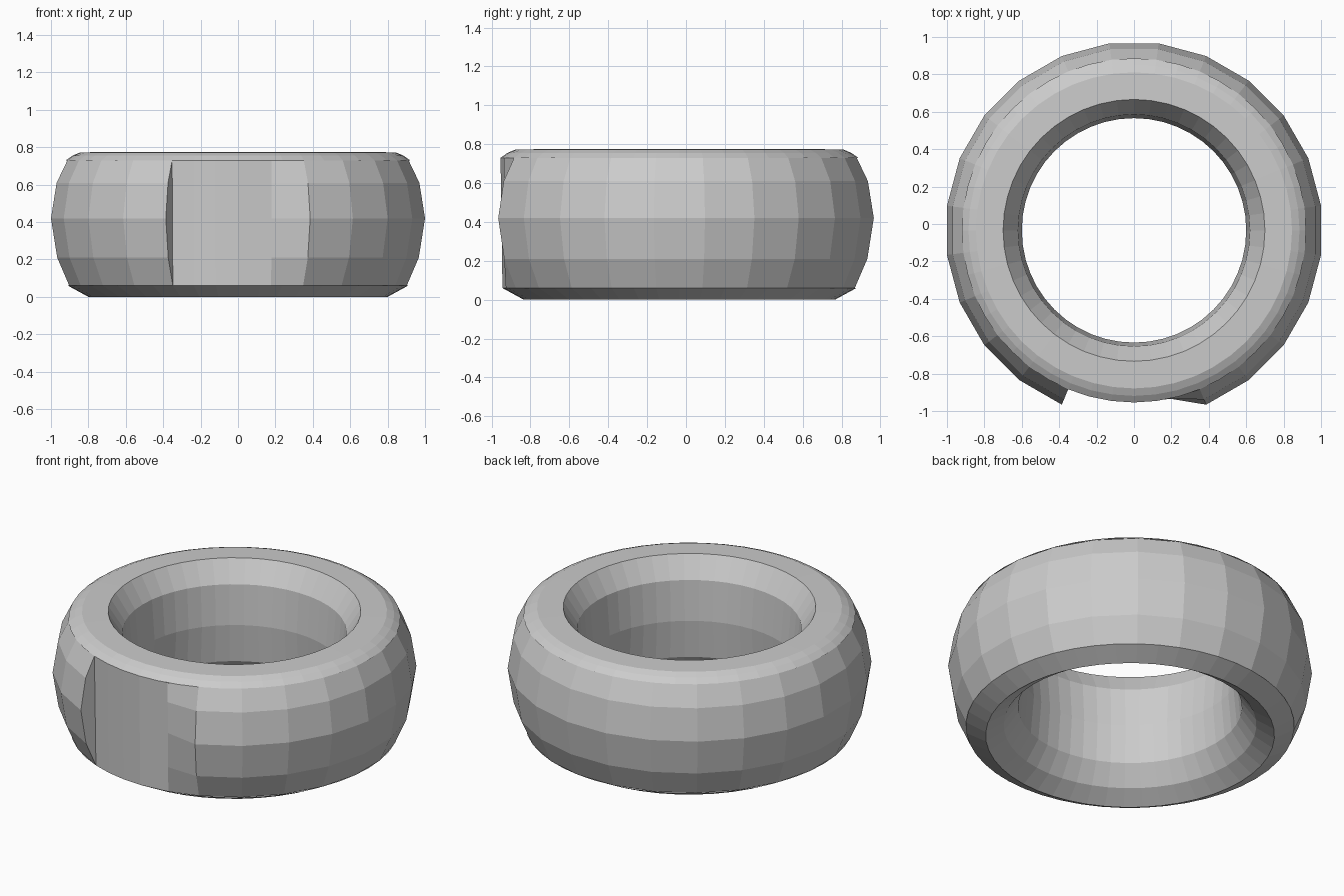
import bpy, bmesh, math

if "Cube" in bpy.data.objects:
    bpy.data.objects.remove(bpy.data.objects["Cube"])

CY = -0.034  # ring axis sits slightly forward


def point(r, z, deg):
    """Angle is measured from the front (-y) towards +x."""
    a = math.radians(deg)
    return (r * math.sin(a), CY - r * math.cos(a), z)


def skin(name, columns, closed, smooth):
    """Join neighbouring columns of points with quads."""
    bm = bmesh.new()
    cols = [[bm.verts.new(p) for p in c] for c in columns]
    n = len(cols)
    for i in range(n if closed else n - 1):
        a, b = cols[i], cols[(i + 1) % n]
        for j in range(len(a) - 1):
            bm.faces.new((a[j], b[j], b[j + 1], a[j + 1]))
    bmesh.ops.remove_doubles(bm, verts=bm.verts, dist=0.0005)
    bmesh.ops.recalc_face_normals(bm, faces=bm.faces)
    me = bpy.data.meshes.new(name)
    bm.to_mesh(me)
    bm.free()
    ob = bpy.data.objects.new(name, me)
    bpy.context.collection.objects.link(ob)
    return ob


# One watertight-looking ring: core profile (underside, bore, top rim)
core = [(0.91, 0.06), (0.80, 0.0), (0.70, 0.065), (0.62, 0.18), (0.60, 0.41),
        (0.62, 0.65), (0.70, 0.775), (0.845, 0.772), (0.885, 0.755), (0.92, 0.73)]
skin("ring_core", [[point(r, z, k * 7.5) for r, z in core] for k in range(48)],
     True, False)

# Bulged outer wall, 15 degree facets, interrupted by a recessed front panel
bulge = [(0.91, 0.06), (0.975, 0.21), (1.0086, 0.42), (0.978, 0.61), (0.92, 0.73)]
panel = [(0.91 + 0.01 * (z - 0.06) / 0.67, z) for r, z in bulge]

columns = [[point(r, z, 22.5 + k * 15) for r, z in bulge] for k in range(22)]
# left end steps straight in, right end ramps back out
columns += [[point(r, z, d) for r, z in panel] for d in (-22.5, -15, -7.5, 0, 11.25)]
skin("outer_wall", columns, True, False)
